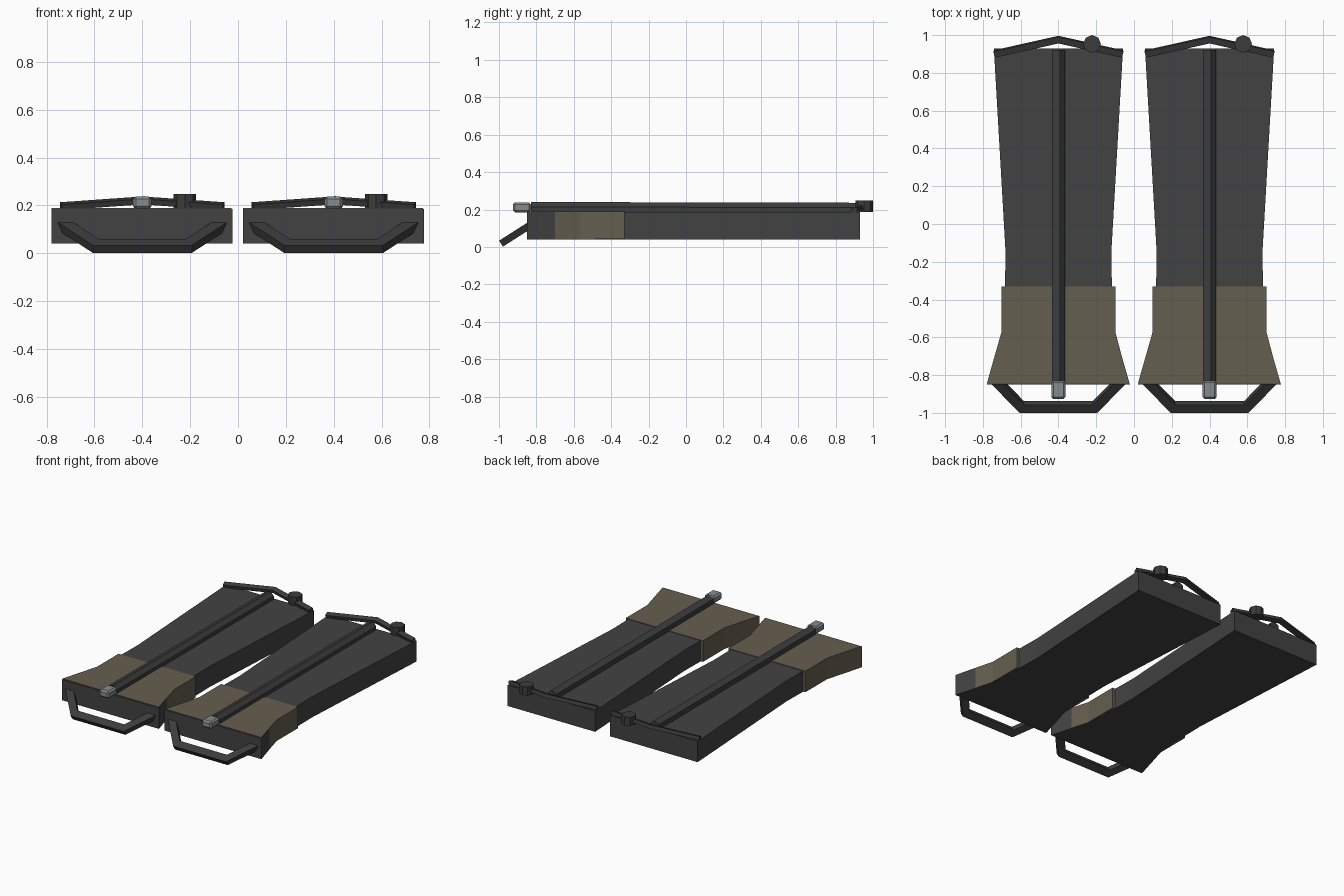
import bpy, bmesh
from mathutils import Vector

if "Cube" in bpy.data.objects:
    bpy.data.objects.remove(bpy.data.objects["Cube"])


def material(name, rgb):
    m = bpy.data.materials.new(name)
    m.use_nodes = True
    m.diffuse_color = (*rgb, 1)
    m.node_tree.nodes["Principled BSDF"].inputs["Base Color"].default_value = (*rgb, 1)
    return m


FABRIC = material("charcoal fabric", (0.055, 0.055, 0.055))
TRIM = material("dark trim", (0.045, 0.045, 0.046))
TAN = material("olive tan panel", (0.13, 0.112, 0.08))
SILVER = material("silver metal", (0.24, 0.26, 0.265))


def finish(bm, name, mat):
    bmesh.ops.recalc_face_normals(bm, faces=bm.faces)
    mesh = bpy.data.meshes.new(name)
    bm.to_mesh(mesh)
    bm.free()
    mesh.materials.append(mat)
    ob = bpy.data.objects.new(name, mesh)
    bpy.context.collection.objects.link(ob)
    return ob


def prism(name, points, extrude, mat):
    """Extrude a flat polygon along a vector."""
    bm = bmesh.new()
    face = bm.faces.new([bm.verts.new(p) for p in points])
    geom = bmesh.ops.extrude_face_region(bm, geom=[face])["geom"]
    moved = [v for v in geom if isinstance(v, bmesh.types.BMVert)]
    bmesh.ops.translate(bm, verts=moved, vec=extrude)
    return finish(bm, name, mat)


def bar(name, path, half_width, half_depth, mat):
    """Sweep a rectangle along a planar path with mitred corners."""
    path = [Vector(p) for p in path]
    dirs = [(b - a).normalized() for a, b in zip(path, path[1:])]
    normal = dirs[0].cross(dirs[1]).normalized()
    bm = bmesh.new()
    rings = []
    for i, p in enumerate(path):
        a, b = dirs[max(i - 1, 0)], dirs[min(i, len(dirs) - 1)]
        side = normal.cross((a + b).normalized())
        side *= half_width / side.dot(normal.cross(a))
        up = normal * half_depth
        rings.append([bm.verts.new(p + s * side + t * up)
                      for s, t in ((-1, -1), (1, -1), (1, 1), (-1, 1))])
    for r, q in zip(rings, rings[1:]):
        for k in range(4):
            n = (k + 1) % 4
            bm.faces.new((r[k], r[n], q[n], q[k]))
    bm.faces.new(rings[0])
    bm.faces.new(rings[-1])
    return finish(bm, name, mat)


def outline(cx, rows, z, right_shift=0):
    """Closed outline from (y, half width) rows, symmetric about cx."""
    left = [(cx - w, y, z) for y, w in rows]
    right = [(cx + w - (right_shift if y < -0.6 else 0), y, z) for y, w in rows]
    return left + right[::-1]


def build_bag(prefix, cx):
    # Waisted flat body
    body = [(-0.85, 0.378), (-0.57, 0.298), (-0.33, 0.283), (-0.15, 0.28), (0.93, 0.342)]
    prism(prefix + "_body", outline(cx, body, 0.04), (0, 0, 0.146), FABRIC)

    # Panel wrapped round the flared end
    panel = [(-0.844, 0.379), (-0.57, 0.301), (-0.33, 0.301)]
    prism(prefix + "_end_panel", outline(cx, panel, 0.041, 0.006), (0, 0, 0.149), TAN)

    # Long spine with a lopsided ridge
    ridge = [(-0.035, 0.18), (-0.035, 0.224), (0.008, 0.24), (0.035, 0.214), (0.035, 0.18)]
    prism(prefix + "_spine", [(cx + x, -0.83, z) for x, z in ridge], (0, 1.75, -0.004), TRIM)

    # Metal tip on the spine
    bm = bmesh.new()
    bmesh.ops.create_cube(bm, size=1)
    bmesh.ops.scale(bm, vec=(0.076, 0.098, 0.052), verts=bm.verts)
    bmesh.ops.translate(bm, vec=(cx, -0.877, 0.211), verts=bm.verts)
    bmesh.ops.bevel(bm, geom=bm.edges[:], offset=0.011, segments=1, affect='EDGES')
    finish(bm, prefix + "_spine_tip", SILVER)

    # Carry handle below the flared end
    handle = [(-0.335, -0.825, 0.122), (-0.195, -0.968, 0.031),
              (0.195, -0.968, 0.031), (0.335, -0.825, 0.122)]
    bar(prefix + "_handle", [(cx + x, y, z) for x, y, z in handle], 0.025, 0.019, TRIM)

    # Bent bar across the far end
    cross = [(-0.34, 0.9, 0.197), (0, 0.976, 0.221), (0.34, 0.9, 0.197)]
    bar(prefix + "_crossbar", [(cx + x, y, z) for x, y, z in cross], 0.017, 0.012, TRIM)

    # Eight sided knob
    bm = bmesh.new()
    bmesh.ops.create_cone(bm, cap_ends=True, segments=8, radius1=0.047,
                          radius2=0.047, depth=0.06)
    bmesh.ops.translate(bm, vec=(cx + 0.178, 0.953, 0.217), verts=bm.verts)
    finish(bm, prefix + "_knob", TRIM)


build_bag("right", -0.4)
build_bag("left", 0.4)
